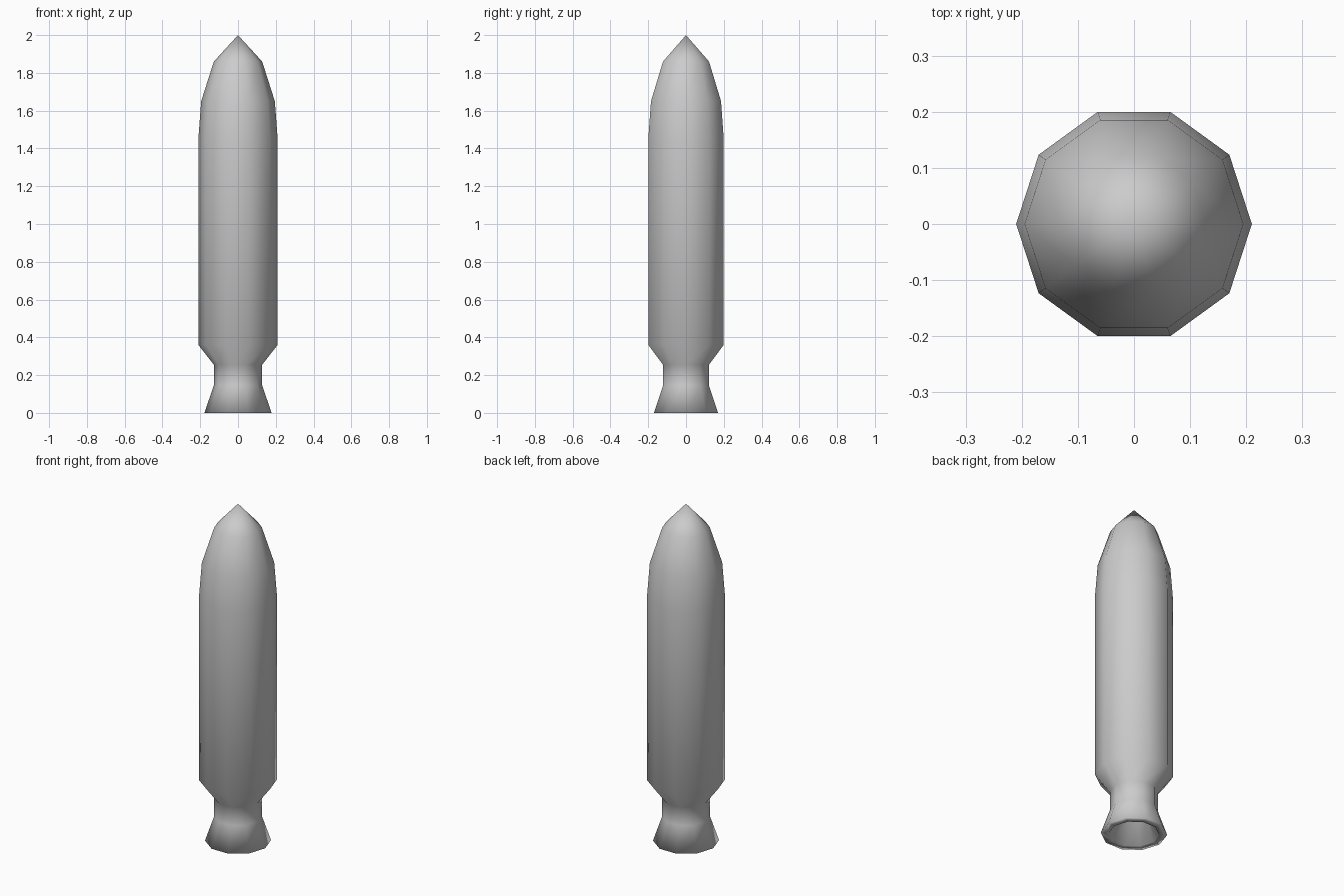
import bpy, bmesh
from math import cos, sin, tau

cube = bpy.data.objects.get("Cube")
if cube:
    bpy.data.objects.remove(cube, do_unlink=True)

SIDES = 10

grey = bpy.data.materials.new("light grey")
grey.use_nodes = True
colour = (0.6, 0.6, 0.6, 1)
grey.diffuse_color = colour
grey.node_tree.nodes["Principled BSDF"].inputs["Base Color"].default_value = colour


def lathe(name, profile):
    """Spin (radius, height) points round z; zero radius makes a single tip."""
    bm = bmesh.new()
    rings = []
    for r, z in profile:
        count = SIDES if r else 1
        rings.append([bm.verts.new((r * cos(tau * i / SIDES), r * sin(tau * i / SIDES), z))
                      for i in range(count)])
    for low, high in zip(rings, rings[1:]):
        for i in range(SIDES):
            j = (i + 1) % SIDES
            corners = [low[i % len(low)], low[j % len(low)],
                       high[j % len(high)], high[i % len(high)]]
            bm.faces.new(list(dict.fromkeys(corners)))
    bmesh.ops.recalc_face_normals(bm, faces=bm.faces)
    for face in bm.faces:
        face.smooth = True
    mesh = bpy.data.meshes.new(name)
    bm.to_mesh(mesh)
    bm.free()
    mesh.materials.append(grey)
    obj = bpy.data.objects.new(name, mesh)
    bpy.context.collection.objects.link(obj)
    return obj


# One closed skin: hollow nozzle, neck, tapered tank, straight body, pointed nose
lathe("rocket_body", [
    (0, 0.13), (0.09, 0.13),                    # nozzle throat
    (0.135, 0), (0.178, 0),                     # nozzle rim
    (0.128, 0.145), (0.128, 0.255),             # neck
    (0.21, 0.36), (0.21, 1.45),                 # body
    (0.195, 1.65), (0.128, 1.86), (0, 2),       # nose
])
